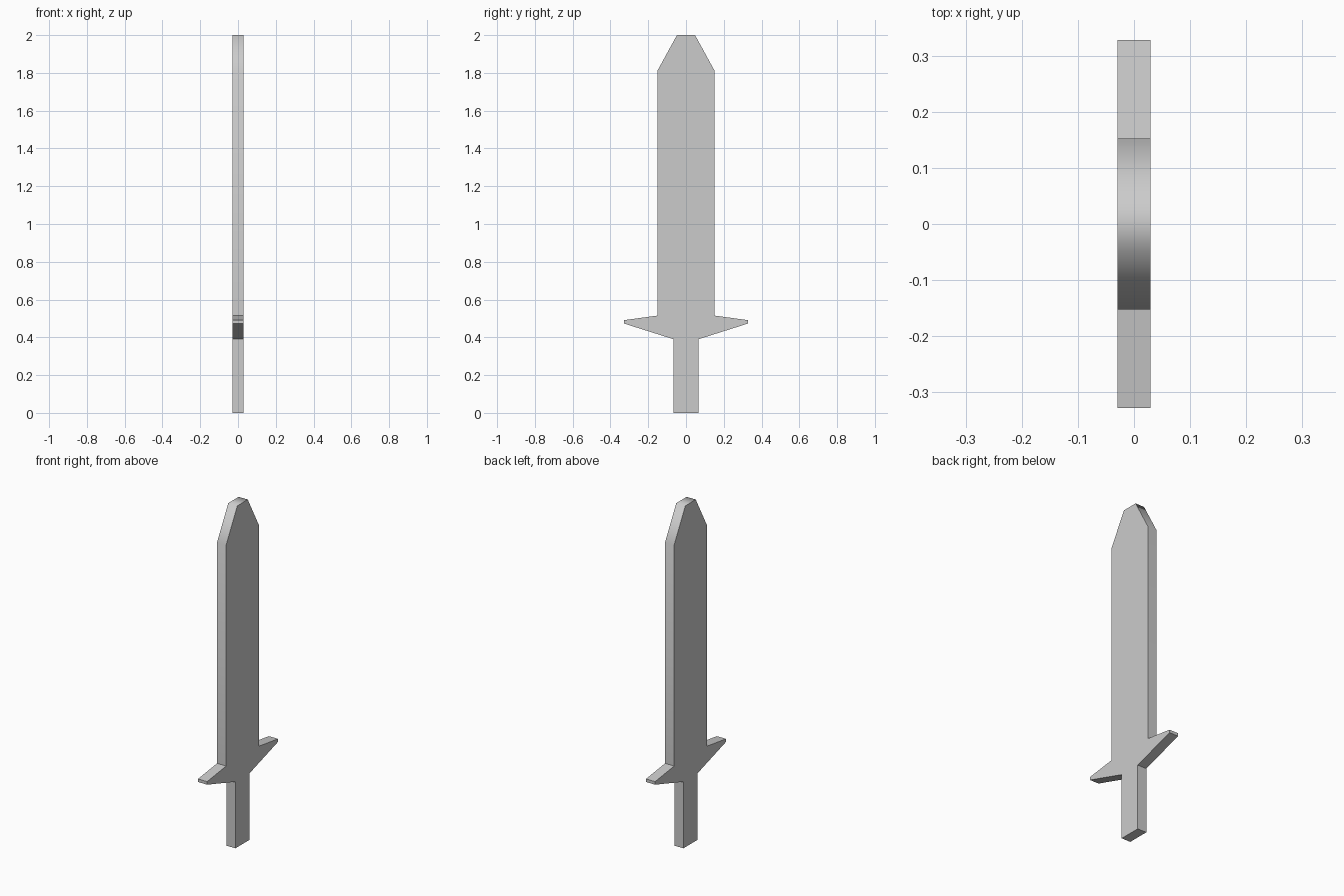
import bpy, bmesh, math

if "Cube" in bpy.data.objects:
    bpy.data.objects.remove(bpy.data.objects["Cube"])

HALF_THICKNESS = 0.0295

# Right half of the outline (y, z): handle, guard, blade, clipped tip
half = [
    (0.066, 0.0), (0.066, 0.39),
    (0.328, 0.473), (0.328, 0.491),
    (0.152, 0.515), (0.152, 1.81),
    (0.048, 2.0),
]
outline = half + [(-y, z) for y, z in reversed(half)]

# Sword: one flat outline extruded through its thickness
bm = bmesh.new()
face = bm.faces.new([bm.verts.new((-HALF_THICKNESS, y, z)) for y, z in outline])
extruded = bmesh.ops.extrude_face_region(bm, geom=[face])
bmesh.ops.translate(
    bm, vec=(2 * HALF_THICKNESS, 0, 0),
    verts=[g for g in extruded["geom"] if isinstance(g, bmesh.types.BMVert)])
bmesh.ops.recalc_face_normals(bm, faces=bm.faces)

mesh = bpy.data.meshes.new("sword")
bm.to_mesh(mesh)
bm.free()
sword = bpy.data.objects.new("sword", mesh)
bpy.context.collection.objects.link(sword)

# Soft shading around the tip, sharp edges on the flat sides
bpy.context.view_layer.objects.active = sword
sword.select_set(True)
bpy.ops.object.shade_smooth_by_angle(angle=math.radians(65))
